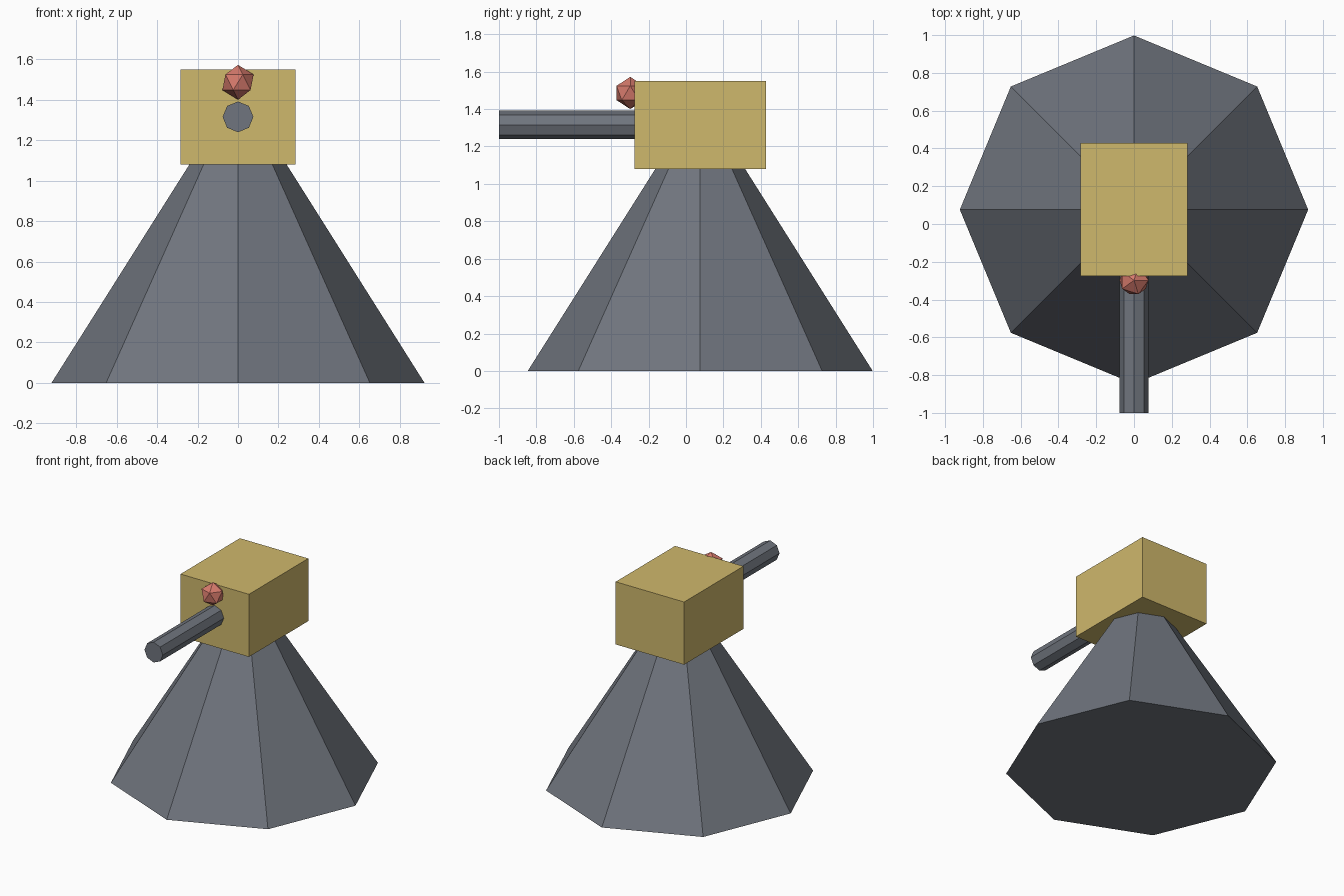
import bpy
import math

if "Cube" in bpy.data.objects:
    bpy.data.objects.remove(bpy.data.objects["Cube"])


def material(name, rgb):
    """Flat colour given as 0-255 sRGB, stored linear."""
    lin = [(c / 255 / 12.92) if c < 10 else ((c / 255 + 0.055) / 1.055) ** 2.4 for c in rgb]
    m = bpy.data.materials.new(name)
    m.diffuse_color = (*lin, 1)
    m.use_nodes = True
    m.node_tree.nodes["Principled BSDF"].inputs["Base Color"].default_value = m.diffuse_color
    return m


def finish(name, mat):
    ob = bpy.context.object
    ob.name = name
    ob.data.materials.append(mat)
    return ob


steel = material("slate grey", (112, 117, 126))
gold = material("sandy gold", (207, 184, 108))
coral = material("coral red", (214, 122, 108))

CENTRE_Y = 0.076

# Eight-sided conical base, its tip hidden in the head
bpy.ops.mesh.primitive_cone_add(vertices=8, radius1=0.922, radius2=0, depth=1.46,
                                location=(0, CENTRE_Y, 0.73))
finish("base_cone", steel)

# Box head
bpy.ops.mesh.primitive_cube_add(size=1, location=(0, CENTRE_Y, 1.315))
head = finish("head_box", gold)
head.scale = (0.568, 0.704, 0.47)

# Octagonal barrel pointing forward, set slightly into the head
bpy.ops.mesh.primitive_cylinder_add(vertices=8, radius=0.076, depth=0.76,
                                    location=(0, -0.62, 1.315),
                                    rotation=(math.pi / 2, 0, 0))
finish("barrel", steel)

# Faceted sensor bead above the barrel
bpy.ops.mesh.primitive_ico_sphere_add(subdivisions=1, radius=0.086,
                                      location=(0, -0.298, 1.486))
finish("sensor_bead", coral)
